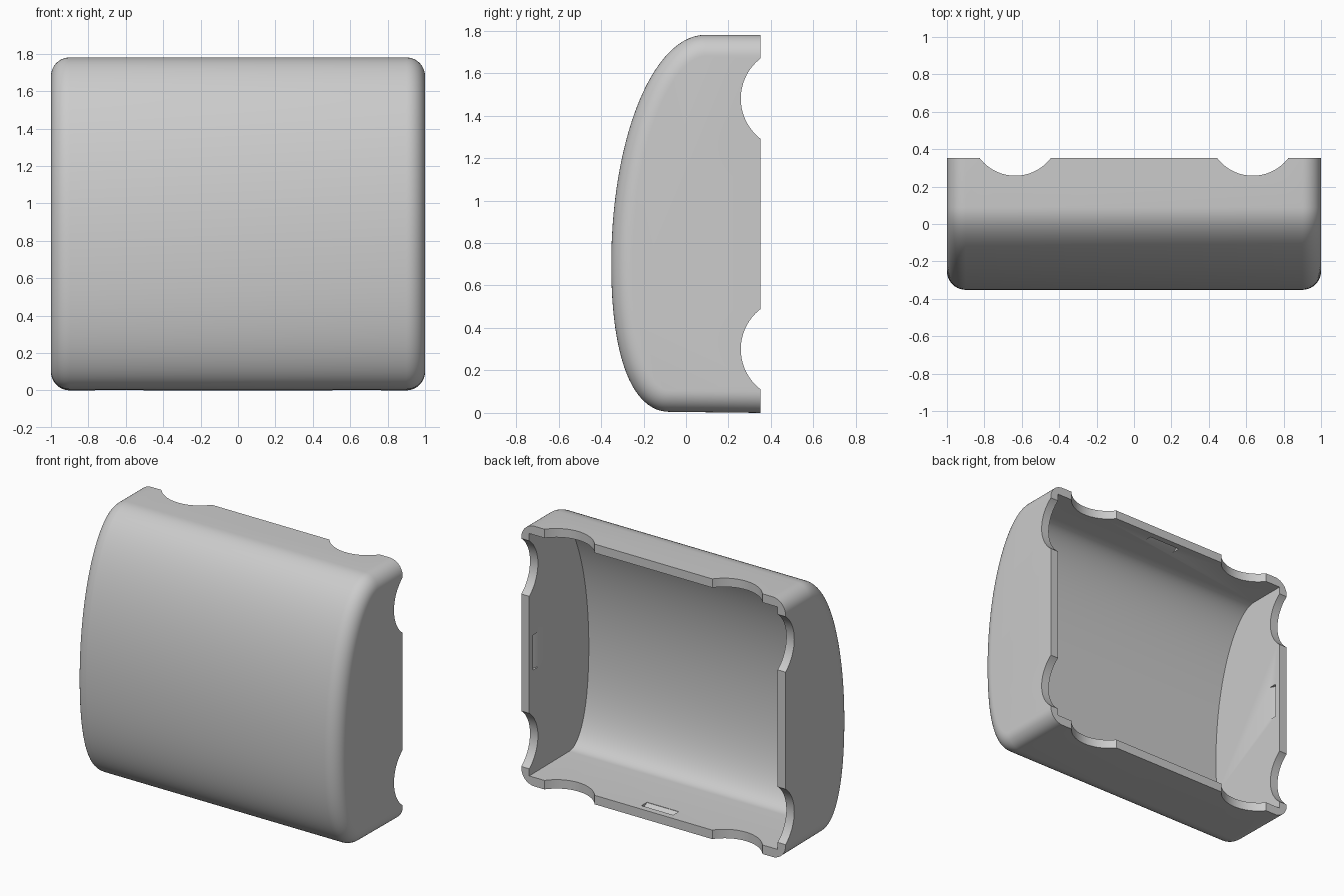
import bpy, bmesh
from math import sin, cos, pi, radians
from mathutils import Vector, Matrix

if "Cube" in bpy.data.objects:
    bpy.data.objects.remove(bpy.data.objects["Cube"], do_unlink=True)

BACK, HEIGHT, MID = 0.352, 1.78, 0.89
WALL, FILLET = 0.06, 0.1

grey = bpy.data.materials.new("light grey plastic")
grey.use_nodes = True
colour = (0.6, 0.6, 0.6, 1)
grey.diffuse_color = colour
grey.node_tree.nodes["Principled BSDF"].inputs["Base Color"].default_value = colour


def side_profile():
    """Side outline (y, z) from top back, over the front, to bottom back."""
    pts = [Vector((BACK, HEIGHT))]
    for i in range(29):
        a = pi / 2 * (1 + i / 28)
        pts.append(Vector((0.09 + 0.442 * cos(a), 0.7 + 1.08 * sin(a))))
    curve = [Vector(p) for p in ((-0.352, 0.7), (-0.352, 0.25), (-0.25, 0.008), (-0.08, 0.005))]
    for i in range(1, 25):
        t = i / 24
        s = 1 - t
        pts.append(curve[0] * s**3 + curve[1] * 3 * s * s * t + curve[2] * 3 * s * t * t + curve[3] * t**3)
    return pts + [Vector((BACK, 0))]


def inset(pts, d, back):
    """Move the outline inwards by d, keeping its ends on the back plane."""
    out = []
    for i, p in enumerate(pts):
        t = (pts[min(i + 1, len(pts) - 1)] - pts[max(i - 1, 0)]).normalized()
        q = p + Vector((-t.y, t.x)) * d
        out.append(Vector((back, q.y)) if i in (0, len(pts) - 1) else q)
    return out


def loft(name, sections):
    """Solid through (x, outline) sections along the x axis."""
    bm = bmesh.new()
    rings = [[bm.verts.new((x, p.x, p.y)) for p in pts] for x, pts in sections]
    n = len(rings[0])
    for a, b in zip(rings, rings[1:]):
        for i in range(n):
            j = (i + 1) % n
            bm.faces.new((a[i], a[j], b[j], b[i]))
    bm.faces.new(rings[0])
    bm.faces.new(rings[-1])
    bmesh.ops.recalc_face_normals(bm, faces=bm.faces)
    mesh = bpy.data.meshes.new(name)
    bm.to_mesh(mesh)
    bm.free()
    mesh.materials.append(grey)
    ob = bpy.data.objects.new(name, mesh)
    bpy.context.collection.objects.link(ob)
    return ob


def cut(target, cutter):
    cutter.hide_render = True
    mod = target.modifiers.new("cut", 'BOOLEAN')
    mod.operation, mod.solver, mod.object = 'DIFFERENCE', 'EXACT', cutter
    bpy.context.view_layer.objects.active = target
    bpy.ops.object.modifier_apply(modifier=mod.name)
    bpy.data.objects.remove(cutter, do_unlink=True)


# Outer body with filleted side edges
outline = side_profile()
steps = [i / 10 * pi / 2 for i in range(11)]
half = [(1 - FILLET + FILLET * sin(a), inset(outline, FILLET * (1 - cos(a)), BACK)) for a in steps]
shell = loft("cover_shell", [(-x, p) for x, p in reversed(half)] + half)

# Hollow interior, open at the back
hollow = inset(outline, WALL, BACK + 0.2)
cut(shell, loft("hollow_cutter", [(-1 + WALL, hollow), (1 - WALL, hollow)]))

# Round scallops through the rim: two per wall
R = 0.239
circle = [(R * cos(i * pi / 32), R * sin(i * pi / 32)) for i in range(64)]
for s in (-1, 1):
    centre = Vector((0.497, MID + s * 0.59))
    ring = [centre + Vector(p) for p in circle]
    cut(shell, loft("side_scallop_cutter", [(-1.2, ring), (1.2, ring)]))
    ring = [Vector((0.497, 0)) + Vector(p) for p in circle]
    cutter = loft("end_scallop_cutter", [(-1.2, ring), (1.2, ring)])
    cutter.data.transform(Matrix.Translation((s * 0.635, 0, MID)) @ Matrix.Rotation(pi / 2, 4, 'Y'))
    cut(shell, cutter)

# Wedge-shaped clip slots in the middle of each inner wall
for k in range(4):
    reach = (MID if k % 2 == 0 else 1) - WALL
    wedge = [Vector(p) for p in ((0.25, reach - 0.01), (0.25, reach), (0.31, reach + 0.03), (0.31, reach - 0.01))]
    cutter = loft("clip_slot_cutter", [(-0.12, wedge), (0.12, wedge)])
    cutter.data.transform(Matrix.Translation((0, 0, MID)) @ Matrix.Rotation(k * pi / 2, 4, 'Y'))
    cut(shell, cutter)

# Smooth curves, crisp rim and inner corners
bpy.ops.object.select_all(action='DESELECT')
shell.select_set(True)
bpy.context.view_layer.objects.active = shell
bpy.ops.object.shade_smooth_by_angle(angle=radians(30))
